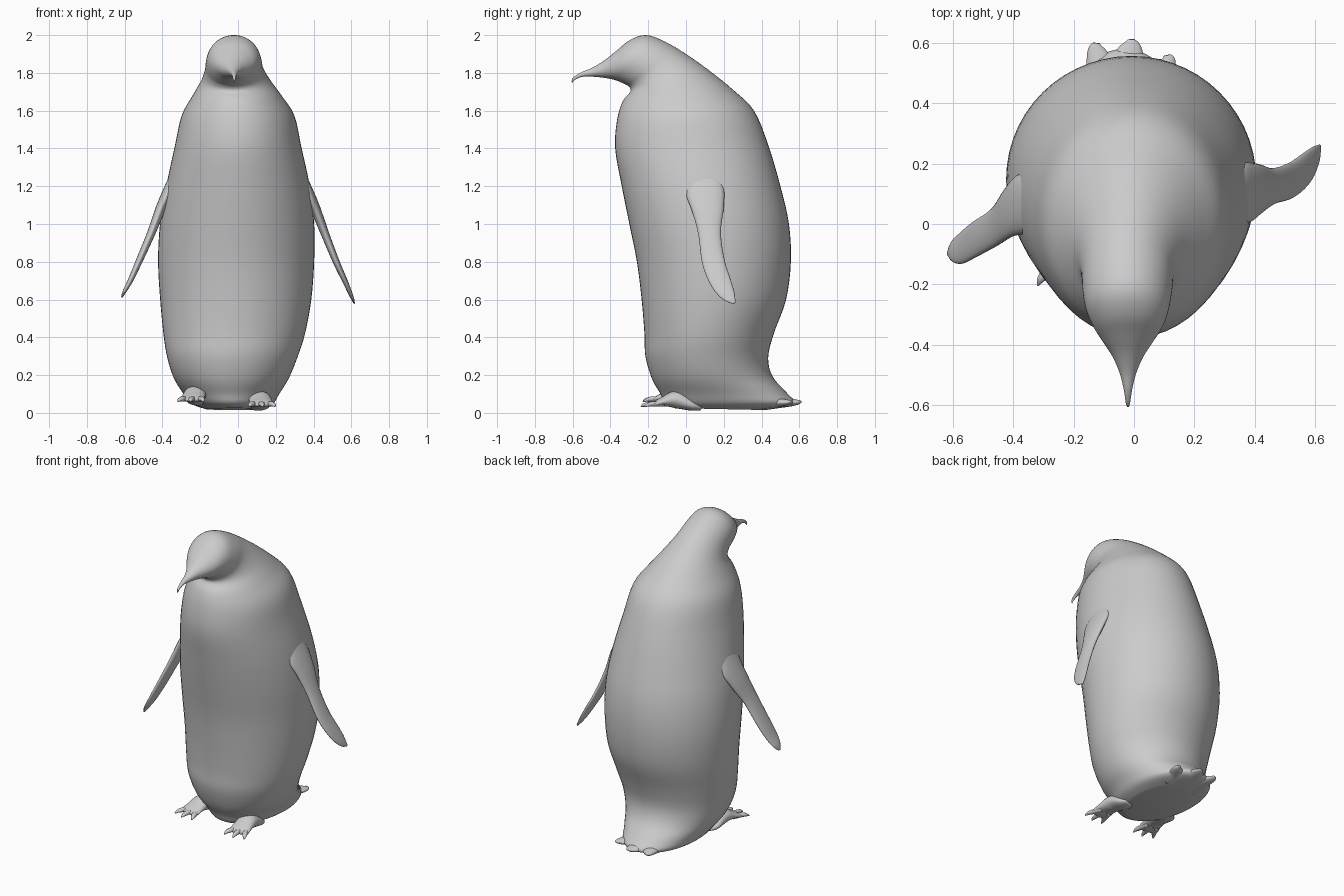
import bpy, bmesh, math
from mathutils import Vector


def spline(keys, steps):
    """Catmull-Rom through rows of numbers."""
    out = []
    n = len(keys)
    for i in range(n - 1):
        p = [keys[max(0, min(n - 1, i + k))] for k in (-1, 0, 1, 2)]
        for s in range(steps):
            t = s / steps
            out.append([0.5 * (2 * b + (c - a) * t + (2 * a - 5 * b + 4 * c - d) * t * t
                               + (3 * b - a - 3 * c + d) * t ** 3)
                        for a, b, c, d in zip(*p)])
    out.append(list(keys[-1]))
    return out


def loft(name, rings, segs=32):
    """Skin ellipses given as (centre, half axis u, half axis v)."""
    bm = bmesh.new()
    loops = []
    for c, u, v in rings:
        loops.append([bm.verts.new(c + u * math.cos(2 * math.pi * i / segs)
                                   + v * math.sin(2 * math.pi * i / segs)) for i in range(segs)])
    for a, b in zip(loops, loops[1:]):
        for i in range(segs):
            j = (i + 1) % segs
            bm.faces.new((a[i], a[j], b[j], b[i]))
    bm.faces.new(loops[0])
    bm.faces.new(loops[-1])
    bmesh.ops.recalc_face_normals(bm, faces=bm.faces)
    for f in bm.faces:
        f.smooth = True
    me = bpy.data.meshes.new(name)
    bm.to_mesh(me)
    bm.free()
    ob = bpy.data.objects.new(name, me)
    bpy.context.collection.objects.link(ob)
    return ob


def limb(name, keys, wide=None, steps=5, segs=20):
    """Tapered flat limb: rows of x, y, z, half width, half thickness."""
    rows = spline(keys, steps)
    rings = []
    for i, r in enumerate(rows):
        a, b = rows[max(0, i - 1)], rows[min(len(rows) - 1, i + 1)]
        t = (Vector(b[:3]) - Vector(a[:3])).normalized()
        if wide is None:            # thin direction stays in the xz plane
            thin = Vector((-t.z, 0, t.x)).normalized()
            w = t.cross(thin).normalized()
        else:
            w = (wide - t * wide.dot(t)).normalized()
        thin = t.cross(w).normalized()
        rings.append((Vector(r[:3]), w * max(r[3], .002), thin * max(r[4], .002)))
    return loft(name, rings, segs)


# Body, head and beak: front y, front z, back y, back z, half width, centre x
body = [
    (-.05, .025, .42, .015, .15, -.02), (-.11, .05, .575, .045, .215, -.03),
    (-.135, .10, .535, .105, .255, -.035), (-.18, .18, .46, .19, .305, -.035),
    (-.215, .30, .435, .29, .345, -.03), (-.22, .42, .465, .42, .375, -.02),
    (-.235, .60, .53, .60, .40, -.012), (-.26, .80, .555, .80, .413, -.01),
    (-.30, 1.0, .545, 1.0, .408, -.005), (-.34, 1.2, .50, 1.2, .38, 0),
    (-.375, 1.4, .435, 1.42, .335, 0), (-.365, 1.55, .36, 1.60, .298, 0),
    (-.335, 1.65, .25, 1.71, .235, -.005), (-.295, 1.70, .12, 1.815, .182, -.012),
    (-.30, 1.725, 0, 1.90, .155, -.02), (-.32, 1.738, -.11, 1.965, .148, -.022),
    (-.345, 1.75, -.21, 2.0, .137, -.022), (-.375, 1.762, -.295, 1.975, .115, -.02),
    (-.41, 1.77, -.365, 1.92, .083, -.02), (-.45, 1.776, -.43, 1.868, .05, -.02),
    (-.50, 1.78, -.495, 1.828, .026, -.02), (-.55, 1.779, -.555, 1.803, .013, -.02),
    (-.588, 1.763, -.598, 1.775, .007, -.02), (-.60, 1.748, -.606, 1.752, .003, -.02),
]
rings = []
for yf, zf, yb, zb, hw, cx in spline(body, 4):
    f, b = Vector((cx, yf, zf)), Vector((cx, yb, zb))
    rings.append(((f + b) / 2, Vector((hw, 0, 0)), (b - f) / 2))
loft("body", rings, 56)

# Flippers: one swung back, the other swung forward
limb("right_flipper", [
    (.335, .09, 1.27, .06, .02), (.365, .10, 1.18, .10, .03), (.41, .115, 1.08, .085, .027),
    (.46, .125, .95, .06, .022), (.52, .145, .80, .06, .018),
    (.57, .185, .69, .055, .014), (.60, .225, .62, .037, .01), (.615, .257, .582, .008, .004)])
limb("left_flipper", [
    (-.335, .08, 1.27, .06, .02), (-.365, .07, 1.18, .10, .03), (-.41, .04, 1.08, .085, .027),
    (-.46, -.01, .95, .065, .022), (-.525, -.05, .80, .06, .018),
    (-.57, -.08, .70, .052, .014), (-.60, -.092, .645, .035, .01), (-.615, -.097, .612, .008, .004)])


# Feet: a sloping pad plus three splayed toes
def foot(side, x, y, z, turn):
    d = Vector((math.sin(turn), -math.cos(turn), 0))
    across = Vector((math.cos(turn), math.sin(turn), 0))
    base = Vector((x, y, z))

    def at(fwd, out, up):
        return tuple(base + d * fwd + across * out + Vector((0, 0, up)))
    limb(side + "_foot", [
        (*at(-.20, 0, -.010), .03, .012), (*at(-.15, 0, .004), .06, .028),
        (*at(-.07, 0, .035), .06, .046), (*at(0, 0, .025), .062, .026),
        (*at(.05, 0, .01), .066, .013), (*at(.065, 0, .008), .05, .006)], across)
    for i, spread in enumerate((-1, 0, 1)):
        reach = .12 if spread == 0 else .105
        limb(f"{side}_toe_{i + 1}", [
            (*at(0, spread * .032, .012), .016, .014),
            (*at(.06, spread * .05, .012), .017, .014),
            (*at(reach - .02, spread * .062, .008), .012, .010),
            (*at(reach, spread * .068, -.002), .003, .003)], across, 4, 10)


foot("right", .12, -.12, .035, .08)
foot("left", -.235, -.11, .062, -.15)

# Tail feathers along the rear edge
for i, (x0, x1, y1, hw) in enumerate([(-.11, -.125, .598, .05), (-.02, -.01, .61, .06),
                                      (.07, .11, .558, .05)]):
    limb(f"tail_feather_{i + 1}", [
        (x0, .40, .05, hw, .03), (x0, y1 - .09, .055, hw, .026),
        (x1, y1 - .025, .056, hw * .6, .015), (x1, y1, .06, .012, .006)],
        Vector((1, 0, 0)))
